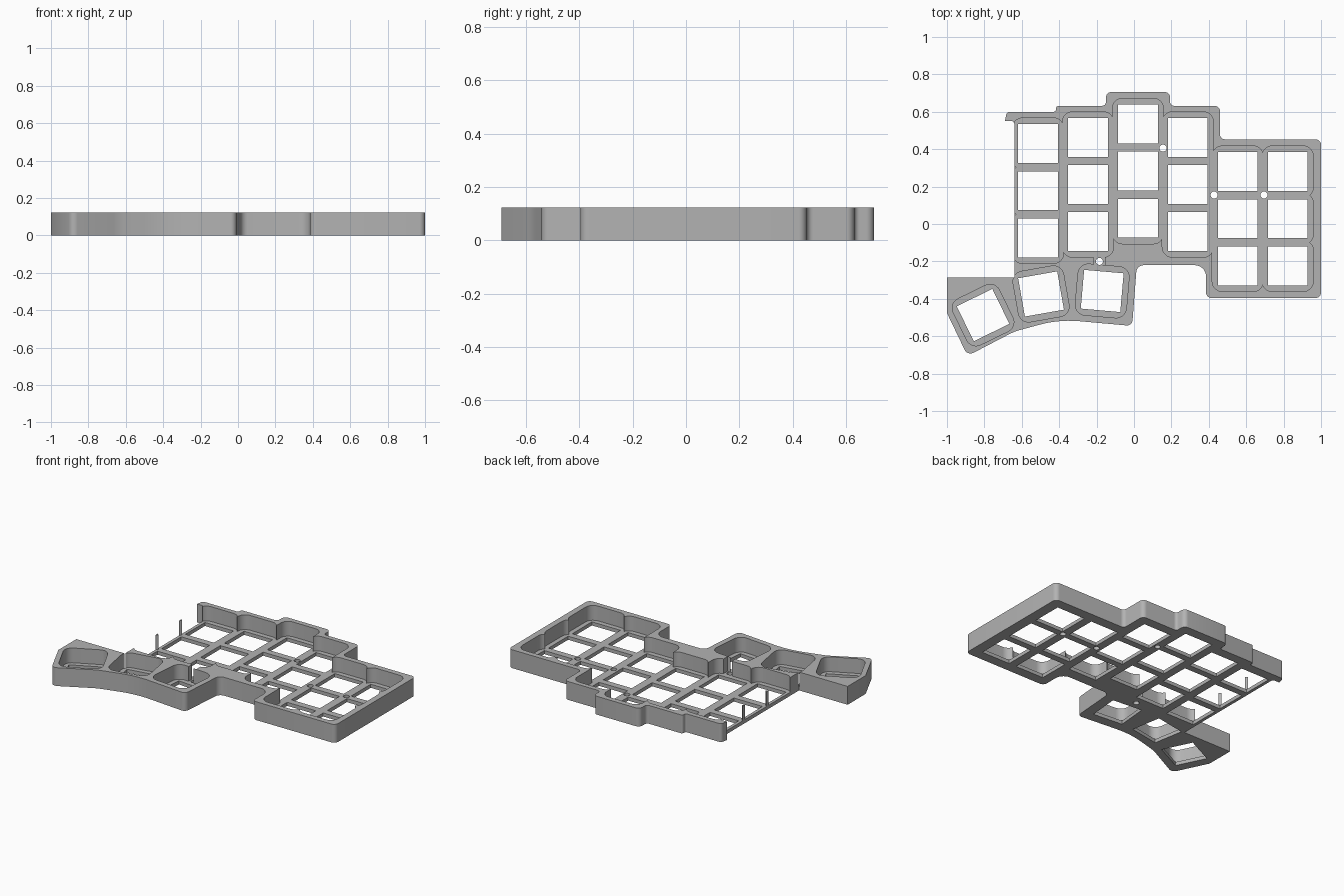
import bpy, bmesh, math
from mathutils import Vector, Matrix

if "Cube" in bpy.data.objects:
    bpy.data.objects.remove(bpy.data.objects["Cube"])

HEIGHT, PLATE = 0.123, 0.024
HOLE, POCKET = 0.106, 0.137        # half sizes
PITCH = 0.252

grey = bpy.data.materials.new("case grey")
grey.use_nodes = True
grey.diffuse_color = (0.45, 0.45, 0.45, 1)
grey.node_tree.nodes["Principled BSDF"].inputs["Base Color"].default_value = (0.45, 0.45, 0.45, 1)


def fillet(points, steps=7):
    """Round each (x, y, radius) corner of a closed profile."""
    out = []
    n = len(points)
    for i, (x, y, r) in enumerate(points):
        p = Vector((x, y))
        if r == 0:
            out.append(p)
            continue
        a = (Vector(points[i - 1][:2]) - p).normalized()
        b = (Vector(points[(i + 1) % n][:2]) - p).normalized()
        half = a.angle(b) / 2
        center = p + (a + b).normalized() * (r / math.sin(half))
        start = p + a * (r / math.tan(half)) - center
        end = p + b * (r / math.tan(half)) - center
        sweep = start.angle_signed(end)
        for k in range(steps + 1):
            out.append(center + Matrix.Rotation(-sweep * k / steps, 2) @ start)
    return out


def prism(name, profile, z0, z1):
    bm = bmesh.new()
    face = bm.faces.new([bm.verts.new((p[0], p[1], z0)) for p in profile])
    res = bmesh.ops.extrude_face_region(bm, geom=[face])
    top = [v for v in res["geom"] if isinstance(v, bmesh.types.BMVert)]
    bmesh.ops.translate(bm, verts=top, vec=(0, 0, z1 - z0))
    bmesh.ops.recalc_face_normals(bm, faces=bm.faces)
    mesh = bpy.data.meshes.new(name)
    bm.to_mesh(mesh)
    bm.free()
    obj = bpy.data.objects.new(name, mesh)
    bpy.context.collection.objects.link(obj)
    return obj


def box(x, y, hx, hy, angle=0, r=0.0):
    corners = []
    for sx, sy in ((-1, -1), (1, -1), (1, 1), (-1, 1)):
        v = Matrix.Rotation(math.radians(angle), 2) @ Vector((sx * hx, sy * hy))
        corners.append((x + v.x, y + v.y, r))
    return fillet(corners)


# outer case outline
outline = [
    (-0.69, 0.55, 0), (-0.68, 0.60, 0.02), (-0.417, 0.60, 0.012), (-0.417, 0.632, 0.015),
    (-0.15, 0.632, 0.02), (-0.15, 0.706, 0.03), (0.193, 0.706, 0.03), (0.193, 0.632, 0.02),
    (0.46, 0.632, 0.03), (0.46, 0.453, 0.025), (1, 0.453, 0.03), (1, -0.396, 0.03),
    (0.385, -0.396, 0.03), (0.385, -0.22, 0.06), (0.015, -0.22, 0.04), (-0.01, -0.545, 0.03),
    (-0.40, -0.51, 0.6), (-0.64, -0.575, 0.3), (-0.89, -0.705, 0.035), (-1, -0.476, 0.0),
    (-1, -0.285, 0), (-0.64, -0.285, 0), (-0.64, 0.55, 0.015)]
case = prism("keyboard_case", fillet(outline), 0, HEIGHT)

# key positions: six staggered columns of three, and three thumb keys
columns = [(-0.513, 0.43), (-0.246, 0.463), (0.021, 0.535),
           (0.288, 0.463), (0.555, 0.28), (0.822, 0.28)]
keys = [(x, top - PITCH * row, 0) for x, top in columns for row in range(3)]
keys += [(-0.17, -0.358, -5), (-0.497, -0.374, 10), (-0.807, -0.487, 26)]

cutters = []
for x, y, angle in keys:
    cutters.append(prism("pocket_cutter", box(x, y, POCKET, POCKET, angle, 0.055), PLATE, 0.3))
    cutters.append(prism("hole_cutter", box(x, y, HOLE, HOLE - 0.002, angle), -0.1, 0.2))

# clear the space where neighbouring columns meet
for (xa, ta), (xb, tb) in zip(columns, columns[1:]):
    high = min(ta, tb) + 0.077
    low = max(ta, tb) - 2 * PITCH - 0.077
    cutters.append(prism("clearing_cutter",
                         box((xa + xb) / 2, (high + low) / 2, 0.1, (high - low) / 2), PLATE, 0.3))

# screw holes, one with a small notch in the wall
cutters.append(prism("notch_cutter", box(-0.185, -0.19, 0.03, 0.03), PLATE, 0.3))
for x, y in ((0.155, 0.406), (0.428, 0.155), (0.695, 0.155), (-0.185, -0.2)):
    circle = [(x + 0.019 * math.cos(t * math.tau / 24), y + 0.019 * math.sin(t * math.tau / 24))
              for t in range(24)]
    cutters.append(prism("screw_cutter", circle, -0.1, 0.2))

for cutter in cutters:
    mod = case.modifiers.new("cut", "BOOLEAN")
    mod.operation = "DIFFERENCE"
    mod.solver = "EXACT"
    mod.object = cutter

# bake the cuts and discard the cutters
bpy.context.view_layer.update()
baked = bpy.data.meshes.new_from_object(case.evaluated_get(bpy.context.evaluated_depsgraph_get()))
case.modifiers.clear()
case.data = baked
for cutter in cutters:
    bpy.data.objects.remove(cutter)
baked.materials.clear()
baked.materials.append(grey)

bpy.ops.object.select_all(action="DESELECT")
case.select_set(True)
bpy.context.view_layer.objects.active = case
bpy.ops.object.shade_smooth_by_angle(angle=math.radians(30))
